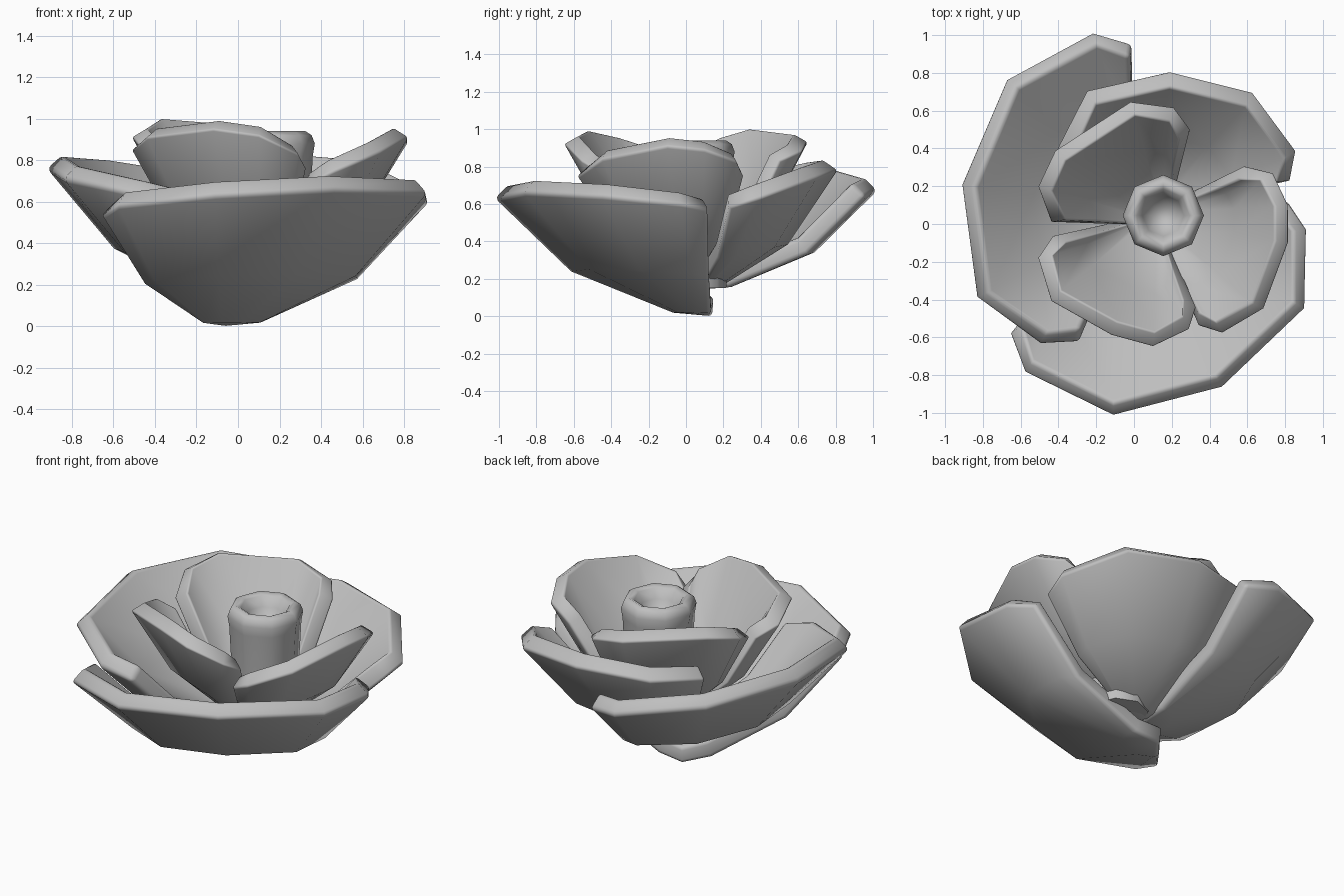
import bpy
import math
from mathutils import Vector

cube = bpy.data.objects.get("Cube")
if cube:
    bpy.data.objects.remove(cube, do_unlink=True)

# One matte grey for the whole flower
grey = bpy.data.materials.new("petal_grey")
grey.use_nodes = True
colour = (0.52, 0.52, 0.52, 1.0)
grey.diffuse_color = colour
grey.node_tree.nodes["Principled BSDF"].inputs["Base Color"].default_value = colour


def add_object(name, verts, faces):
    mesh = bpy.data.meshes.new(name)
    mesh.from_pydata(verts, [], faces)
    mesh.materials.append(grey)
    obj = bpy.data.objects.new(name, mesh)
    bpy.context.collection.objects.link(obj)
    return obj


def smooth(obj, degrees):
    bpy.ops.object.select_all(action="DESELECT")
    obj.select_set(True)
    bpy.context.view_layer.objects.active = obj
    bpy.ops.object.shade_smooth_by_angle(angle=math.radians(degrees))


def grid_faces(rows, columns, closed=False):
    """Quads between neighbouring rows of equal length."""
    faces = []
    for r in range(rows - 1):
        for c in range(columns if closed else columns - 1):
            d = (c + 1) % columns
            faces.append((r * columns + c, (r + 1) * columns + c,
                          (r + 1) * columns + d, r * columns + d))
    return faces


def petal(name, base, rim, profile, thickness):
    """Cupped shell from a base point to a rim, then thickened and rounded."""
    base = Vector(base)
    verts = []
    for reach, rise in profile:
        for point in rim:
            step = Vector(point) - base
            verts.append(base + Vector((step.x * reach, step.y * reach, step.z * rise)))
    faces = grid_faces(len(profile), len(rim))
    tip = len(verts)
    verts.append(base)
    faces += [(tip, c, c + 1) for c in range(len(rim) - 1)]
    obj = add_object(name, verts, faces)

    shell = obj.modifiers.new("thickness", "SOLIDIFY")
    shell.thickness = thickness
    shell.offset = 1
    rounding = obj.modifiers.new("rounded_rim", "BEVEL")
    rounding.width = thickness * 0.4
    rounding.segments = 3
    rounding.limit_method = "ANGLE"
    rounding.angle_limit = math.radians(58)
    smooth(obj, 75)


# Shell profiles: share of the reach outward, share of the rise
OUTER = [(0.18, 0.03), (0.65, 0.38), (1, 1)]
INNER = [(0.25, 0.08), (0.7, 0.48), (1, 1)]

# Outer petals, rims listed anticlockwise
petal("front_outer_petal", (-0.07, 0.14, 0),
      [(-0.66, -0.58, 0.53), (-0.58, -0.79, 0.58), (-0.11, -1.02, 0.63),
       (0.47, -0.87, 0.66), (0.91, -0.45, 0.64), (0.92, -0.03, 0.6),
       (0.82, 0.12, 0.57)], OUTER, 0.105)
petal("right_outer_petal", (0, 0.07, 0.14),
      [(-0.01, 0.96, 0.64), (-0.22, 1.02, 0.67), (-0.68, 0.77, 0.74),
       (-0.92, 0.21, 0.76), (-0.84, -0.39, 0.71), (-0.5, -0.64, 0.64),
       (-0.29, -0.63, 0.6)], OUTER, 0.105)
petal("back_outer_petal", (0.03, 0.05, 0.14),
      [(0.83, 0.23, 0.58), (0.86, 0.39, 0.63), (0.63, 0.7, 0.74),
       (0.19, 0.81, 0.78), (-0.25, 0.71, 0.77), (-0.41, 0.4, 0.71)], OUTER, 0.105)

# Inner petals
petal("front_inner_petal", (0.12, 0.06, 0.2),
      [(-0.43, -0.06, 0.79), (-0.51, -0.18, 0.85), (-0.44, -0.41, 0.91),
       (-0.12, -0.59, 0.95), (0.1, -0.65, 0.92), (0.29, -0.56, 0.83),
       (0.33, -0.44, 0.76)], INNER, 0.09)
petal("left_inner_petal", (0.08, 0.06, 0.2),
      [(0.34, -0.54, 0.69), (0.47, -0.58, 0.75), (0.69, -0.45, 0.84),
       (0.82, -0.1, 0.91), (0.82, 0.1, 0.89), (0.74, 0.27, 0.83),
       (0.58, 0.31, 0.75)], INNER, 0.09)
petal("back_inner_petal", (0.17, -0.01, 0.2),
      [(0.3, 0.5, 0.83), (0.21, 0.62, 0.88), (-0.02, 0.65, 0.93),
       (-0.42, 0.39, 0.96), (-0.51, 0.2, 0.91), (-0.44, 0.01, 0.83)],
      INNER, 0.09)

# Hollow eight-sided bud in the middle
SIDES = 8
bud_profile = [(0.17, 0.15), (0.205, 0.82), (0.215, 0.88), (0.2, 0.92),
               (0.17, 0.94), (0.14, 0.925), (0.11, 0.87), (0.06, 0.78)]
bud_verts = [(0.155 + r * math.cos(math.tau * s / SIDES),
              0.045 + r * math.sin(math.tau * s / SIDES), z)
             for r, z in bud_profile for s in range(SIDES)]
bud_faces = [tuple(reversed(f)) for f in grid_faces(len(bud_profile), SIDES, True)]
last = len(bud_verts) - SIDES
bud_faces.append(tuple(range(last, last + SIDES)))
bud_faces.append(tuple(reversed(range(SIDES))))
smooth(add_object("centre_bud", bud_verts, bud_faces), 75)
